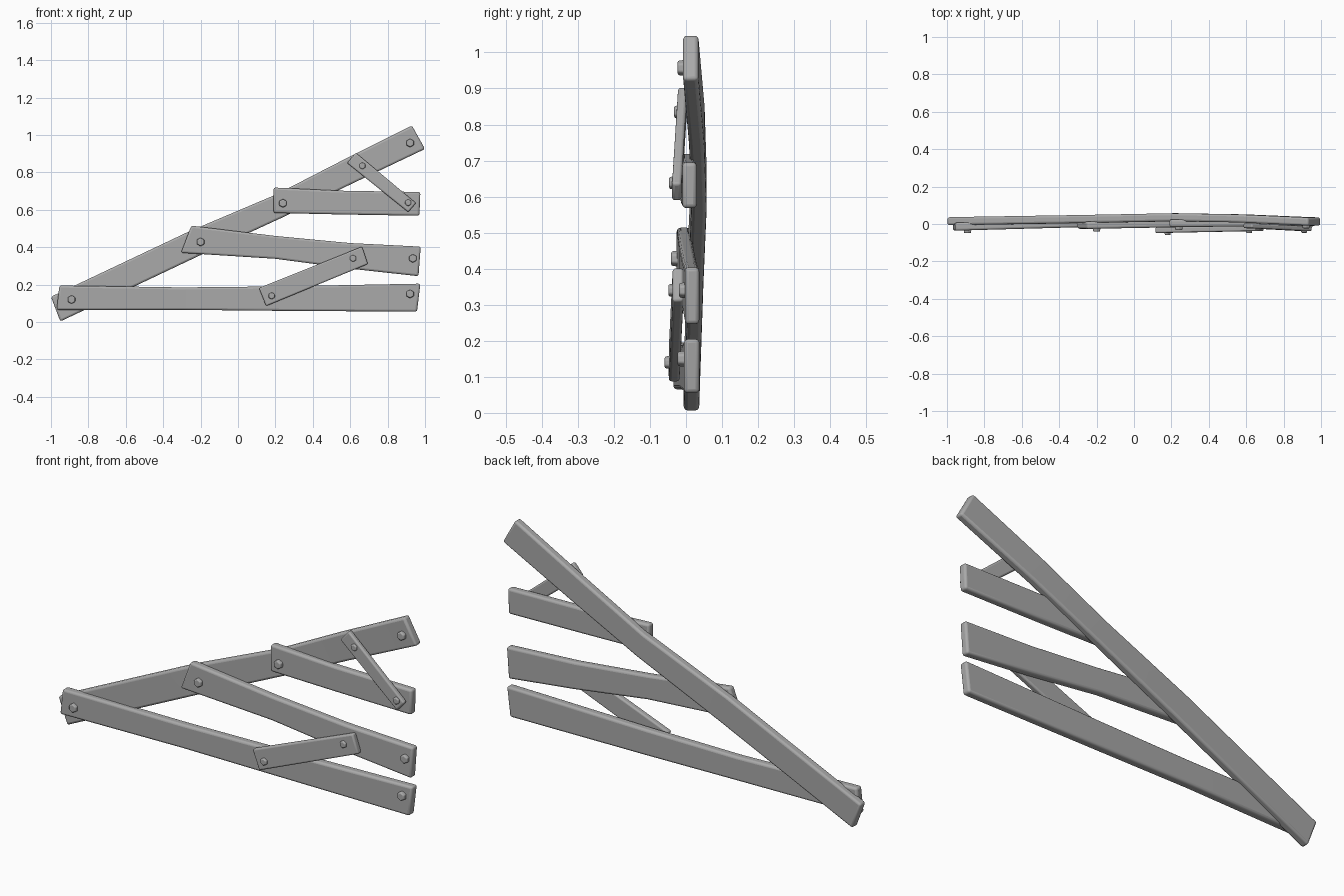
import bpy, bmesh, math
from mathutils import Matrix

cube = bpy.data.objects.get("Cube")
if cube:
    bpy.data.objects.remove(cube, do_unlink=True)

grey = bpy.data.materials.new("weathered grey")
grey.use_nodes = True
colour = (0.4, 0.4, 0.4, 1)
grey.diffuse_color = colour
grey.node_tree.nodes["Principled BSDF"].inputs["Base Color"].default_value = colour


def finish(name, bm, bevel, smooth=35):
    bmesh.ops.recalc_face_normals(bm, faces=bm.faces)
    mesh = bpy.data.meshes.new(name)
    bm.to_mesh(mesh)
    bm.free()
    mesh.materials.append(grey)
    obj = bpy.data.objects.new(name, mesh)
    bpy.context.collection.objects.link(obj)
    mod = obj.modifiers.new("rounded edges", 'BEVEL')
    mod.width = bevel
    mod.segments = 3
    mod.limit_method = 'ANGLE'
    mod.angle_limit = math.radians(40)
    bpy.ops.object.select_all(action='DESELECT')
    obj.select_set(True)
    bpy.context.view_layer.objects.active = obj
    bpy.ops.object.shade_smooth_by_angle(angle=math.radians(smooth))


def plank(name, stations, thick, bevel=0.011):
    """Loft a board; each station is top x, top z, bottom x, bottom z, centre y."""
    bm = bmesh.new()
    h = thick / 2
    rings = []
    for xt, zt, xb, zb, y in stations:
        corners = ((xt, y - h, zt), (xt, y + h, zt), (xb, y + h, zb), (xb, y - h, zb))
        rings.append([bm.verts.new(c) for c in corners])
    for a, b in zip(rings, rings[1:]):
        for i in range(4):
            j = (i + 1) % 4
            bm.faces.new((a[i], a[j], b[j], b[i]))
    bm.faces.new(rings[0])
    bm.faces.new(rings[-1])
    finish(name, bm, bevel)


def bolt(name, x, z, front, radius=0.026):
    """Hexagonal head sunk slightly into the board's front face."""
    bm = bmesh.new()
    turn = Matrix.Translation((x, front, z)) @ Matrix.Rotation(math.pi / 2, 4, 'X')
    bmesh.ops.create_cone(bm, cap_ends=True, segments=6, radius1=radius,
                          radius2=radius * 0.85, depth=0.03, matrix=turn)
    finish(name, bm, 0.005)


# Long boards
plank("diagonal_board", [(-1.0, .135, -.95, .003, .015), (-.26, .485, -.21, .353, .027),
                         (.2, .68, .24, .56, .036), (.55, .86, .6, .735, .03),
                         (.93, 1.05, 1.0, .925, .013)], .043)
plank("bottom_board", [(-.955, .195, -.97, .065, -.014), (-.3, .185, -.3, .065, .004),
                       (.2, .19, .2, .06, .01), (.975, .205, .957, .055, .016)], .043)
plank("middle_board", [(-.25, .515, -.305, .37, -.006), (.2, .46, .2, .338, .002),
                       (.6, .422, .6, .285, .01), (.977, .403, .965, .245, .017)], .04)
plank("upper_board", [(.19, .719, .19, .583, .004), (.55, .702, .55, .575, .006),
                      (.975, .695, .97, .568, .01)], .04)

# Short braces
plank("lower_brace", [(.112, .182, .15, .085, -.033), (.663, .403, .695, .31, -.022)], .03, .008)
plank("upper_brace", [(.63, .905, .583, .85, -.009), (.952, .636, .91, .587, -.026)], .026, .008)

# Bolt heads
bolts = {
    "bottom_board_right": (-.89, .12, -.034), "bottom_board_left": (.92, .15, -.008),
    "middle_board_right": (-.2, .428, -.026), "middle_board_left": (.935, .34, -.004),
    "upper_board_right": (.24, .635, -.018), "upper_brace_low": (.91, .638, -.032),
    "upper_brace_high": (.665, .835, -.018), "diagonal_board_left": (.92, .957, -.008),
    "lower_brace_low": (.18, .14, -.044), "lower_brace_high": (.615, .34, -.034),
}
for label, (x, z, front) in bolts.items():
    bolt(label + "_bolt", x, z, front, .021 if "brace" in label else .025)
